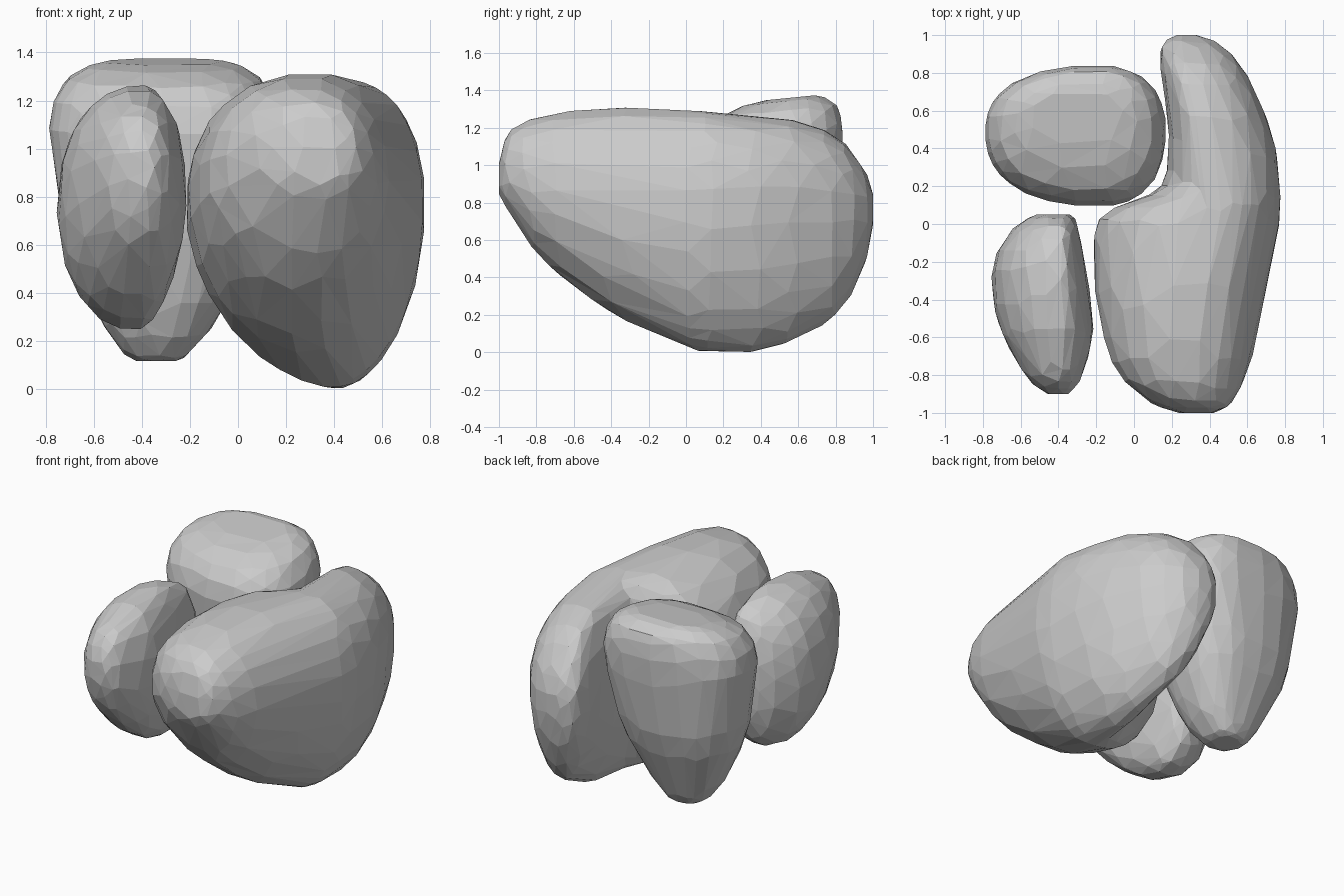
import bpy, bmesh, math
from mathutils import Vector

mat = bpy.data.materials.new("pale grey")
mat.diffuse_color = (0.6, 0.6, 0.6, 1)
SEG, SUB = 40, 5


def spow(v, p):
    return math.copysign(abs(v) ** p, v)


def smooth_rows(rows):
    """Catmull-Rom interpolation between the section rows."""
    out = []
    for i in range(len(rows) - 1):
        a, b, c, d = (rows[min(max(i + k, 0), len(rows) - 1)] for k in (-1, 0, 1, 2))
        for s in range(SUB):
            t = s / SUB
            out.append([0.5 * (2 * q + (r - p) * t + (2 * p - 5 * q + 4 * r - w) * t * t
                               + (3 * q - p - 3 * r + w) * t ** 3)
                        for p, q, r, w in zip(a, b, c, d)])
    return out + [list(rows[-1])]


def lobe(name, rows, place, faces, power_low=0.85, power_high=0.85):
    """Loft of lopsided ovals; row = t, u min, u max, v min, v max,
    u of lowest point, u of highest point, v of widest point."""
    bm = bmesh.new()
    rings = []
    for t, u0, u1, v0, v1, ulow, uhigh, vm in smooth_rows(rows):
        ring = []
        for i in range(SEG):
            a = 2 * math.pi * (i + 0.5) / SEG
            power = power_high if math.sin(a) > 0 else power_low
            c, s = spow(math.cos(a), power), spow(math.sin(a), power)
            uc = uhigh if s > 0 else ulow
            u = uc + c * ((u1 - uc) if c > 0 else (uc - u0))
            v = vm + s * ((v1 - vm) if s > 0 else (vm - v0))
            ring.append(bm.verts.new(place(t, u, v)))
        rings.append(ring)
    for a, b in zip(rings, rings[1:]):
        for i in range(SEG):
            j = (i + 1) % SEG
            bm.faces.new((a[i], a[j], b[j], b[i]))
    bm.faces.new(rings[0])
    bm.faces.new(rings[-1])
    bmesh.ops.recalc_face_normals(bm, faces=bm.faces)
    bmesh.ops.triangulate(bm, faces=bm.faces)
    total = len(bm.faces)
    me = bpy.data.meshes.new(name)
    bm.to_mesh(me)
    bm.free()
    me.materials.append(mat)
    ob = bpy.data.objects.new(name, me)
    bpy.context.collection.objects.link(ob)
    # irregular flat facets
    dec = ob.modifiers.new("facets", 'DECIMATE')
    dec.ratio = faces / total
    return ob


def along_y(t, u, v):
    return Vector((u, t, v))


def along_z(t, u, v):
    # the top leans up towards the back
    k = min(max((t - 0.9) / 0.4, 0), 1)
    return Vector((u, v, t + 0.1 * k * (v - 0.65)))


# large curved lobe on the right
lobe("large_lobe", [
    (-1.00, 0.24, 0.43, 0.85, 1.02, 0.34, 0.33, 0.93),
    (-0.94, 0.08, 0.52, 0.74, 1.18, 0.33, 0.32, 0.94),
    (-0.75, -0.11, 0.61, 0.48, 1.27, 0.30, 0.28, 0.88),
    (-0.40, -0.20, 0.69, 0.21, 1.31, 0.30, 0.30, 0.80),
    (-0.05, -0.21, 0.76, 0.05, 1.30, 0.38, 0.38, 0.76),
    (0.07, -0.13, 0.775, 0.01, 1.29, 0.40, 0.42, 0.76),
    (0.19, 0.13, 0.775, 0.00, 1.28, 0.40, 0.42, 0.78),
    (0.40, 0.18, 0.75, 0.01, 1.26, 0.41, 0.38, 0.80),
    (0.62, 0.17, 0.68, 0.09, 1.23, 0.40, 0.33, 0.80),
    (0.82, 0.14, 0.58, 0.22, 1.14, 0.36, 0.29, 0.78),
    (0.95, 0.15, 0.46, 0.46, 0.98, 0.30, 0.28, 0.77),
    (1.00, 0.23, 0.34, 0.68, 0.85, 0.28, 0.28, 0.77),
], along_y, 520, 1.03, 0.9)

# teardrop lobe at the back left
lobe("back_lobe", [
    (0.115, -0.42, -0.26, 0.38, 0.54, -0.33, -0.33, 0.46),
    (0.15, -0.48, -0.20, 0.31, 0.58, -0.32, -0.32, 0.45),
    (0.30, -0.58, -0.08, 0.22, 0.65, -0.30, -0.30, 0.45),
    (0.60, -0.71, 0.06, 0.14, 0.77, -0.25, -0.26, 0.47),
    (0.90, -0.76, 0.14, 0.11, 0.82, -0.21, -0.22, 0.48),
    (1.13, -0.785, 0.165, 0.10, 0.84, -0.18, -0.19, 0.49),
    (1.28, -0.73, 0.11, 0.16, 0.82, -0.20, -0.20, 0.50),
    (1.345, -0.64, 0.03, 0.28, 0.76, -0.24, -0.24, 0.53),
    (1.37, -0.54, -0.06, 0.42, 0.70, -0.28, -0.28, 0.58),
], along_z, 380, 0.85, 0.85)

# slim lobe at the front left
lobe("front_lobe", [
    (-0.90, -0.46, -0.35, 0.84, 1.00, -0.40, -0.40, 0.92),
    (-0.82, -0.56, -0.28, 0.64, 1.14, -0.41, -0.40, 0.90),
    (-0.60, -0.69, -0.22, 0.42, 1.23, -0.42, -0.40, 0.82),
    (-0.40, -0.745, -0.23, 0.29, 1.26, -0.43, -0.40, 0.78),
    (-0.20, -0.74, -0.26, 0.25, 1.25, -0.43, -0.40, 0.76),
    (-0.05, -0.66, -0.29, 0.33, 1.19, -0.43, -0.39, 0.76),
    (0.02, -0.58, -0.31, 0.45, 1.09, -0.43, -0.40, 0.78),
    (0.05, -0.51, -0.34, 0.60, 0.96, -0.43, -0.41, 0.78),
], along_y, 300, 0.92, 0.92)
